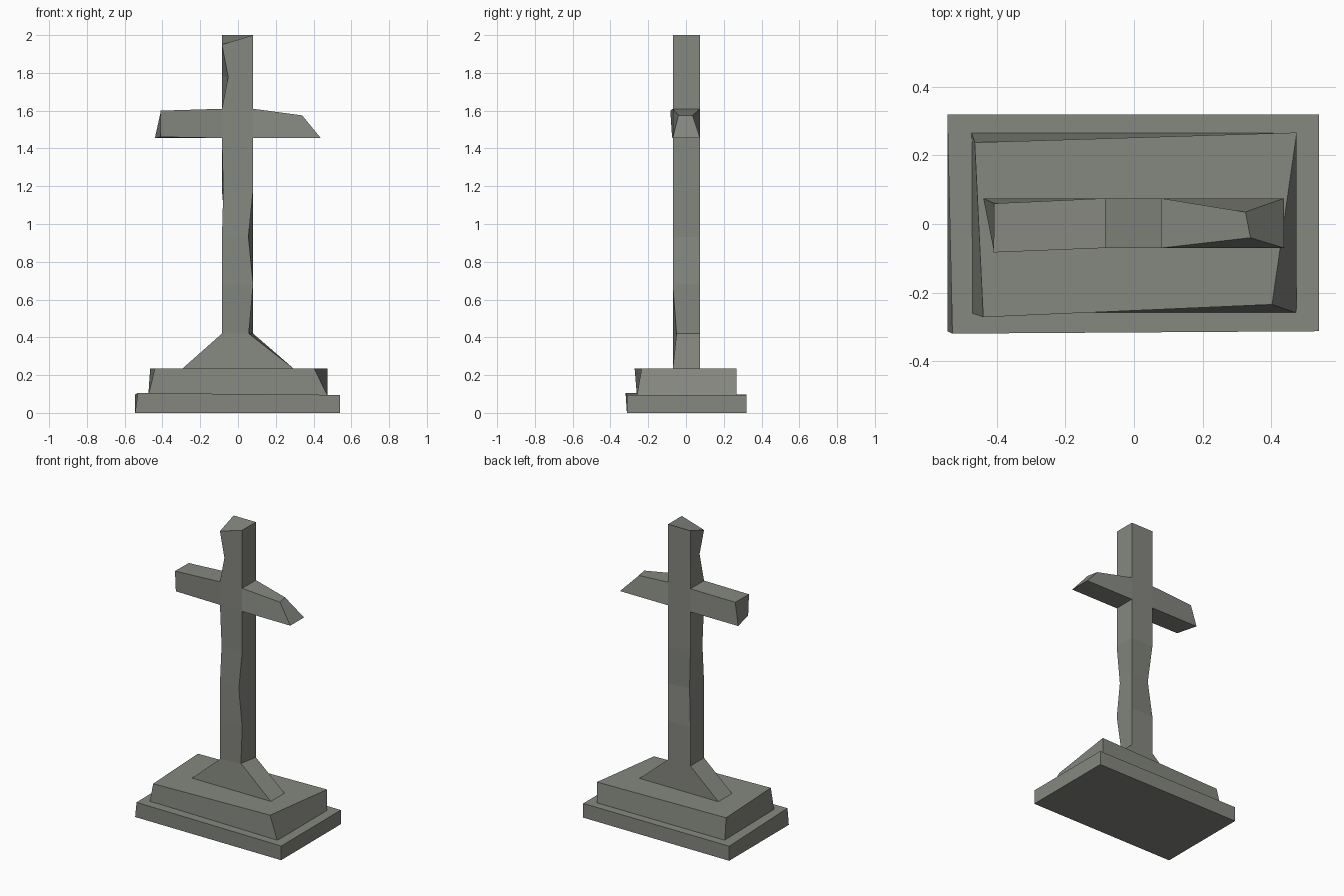
import bpy, bmesh

if "Cube" in bpy.data.objects:
    bpy.data.objects.remove(bpy.data.objects["Cube"])

stone = bpy.data.materials.new("grey_stone")
stone.diffuse_color = (0.235, 0.245, 0.215, 1)
stone.use_nodes = True
stone.node_tree.nodes["Principled BSDF"].inputs["Base Color"].default_value = stone.diffuse_color


def loft(name, rings):
    """Skin four-cornered rings into a closed solid."""
    bm = bmesh.new()
    vs = [[bm.verts.new(p) for p in ring] for ring in rings]
    for a, b in zip(vs, vs[1:]):
        for i in range(4):
            j = (i + 1) % 4
            bm.faces.new((a[i], a[j], b[j], b[i]))
    bm.faces.new(vs[0][::-1])
    bm.faces.new(vs[-1])
    bmesh.ops.recalc_face_normals(bm, faces=bm.faces)
    me = bpy.data.meshes.new(name)
    bm.to_mesh(me)
    bm.free()
    me.materials.append(stone)
    ob = bpy.data.objects.new(name, me)
    bpy.context.collection.objects.link(ob)
    return ob


def ring(x0, x1, y0, y1, z, moved=None):
    """Corners: 0 front left, 1 front right, 2 back right, 3 back left."""
    pts = [(x0, y0, z), (x1, y0, z), (x1, y1, z), (x0, y1, z)]
    for i, p in (moved or {}).items():
        pts[i] = p
    return pts


# lower step, front left corner slightly lifted
loft("lower_step", [
    ring(-.545, .54, -.313, .32, 0),
    ring(-.545, .54, -.313, .32, .095,
         {0: (-.53, -.32, .105), 3: (-.545, .32, .098)})])

# upper step with worn corners
loft("upper_step", [
    ring(-.475, .475, -.26, .267, .09),
    [(-.44, -.272, .236), (.403, -.235, .236),
     (.475, .267, .236), (-.465, .238, .236)]])


# post with flared foot and chipped edges
def post_ring(z, moved=None):
    return ring(-.085, .08, -.07, .075, z, moved)


loft("post", [
    ring(-.295, .295, -.07, .075, .234),
    post_ring(.42, {1: (.057, -.05, .42)}),
    post_ring(.68),
    post_ring(.93, {1: (.055, -.07, .93), 3: (-.065, .055, .93)}),
    post_ring(1.18, {0: (-.078, -.063, 1.18)}),
    post_ring(1.455),
    post_ring(1.61),
    post_ring(1.78, {0: (-.052, -.07, 1.78)}),
    post_ring(2.0, {0: (-.085, -.07, 1.95)})])


# cross arms growing out of the post sides
def arm_root(x):
    return [(x, -.07, 1.455), (x, .075, 1.455), (x, .075, 1.61), (x, -.07, 1.61)]


loft("left_arm", [arm_root(-.085), [
    (-.41, -.074, 1.461), (-.44, .075, 1.455), (-.408, .06, 1.6), (-.41, -.083, 1.6)]])
loft("right_arm", [arm_root(.08), [
    (.438, -.07, 1.455), (.438, .075, 1.455), (.325, .035, 1.575), (.34, -.04, 1.575)]])
